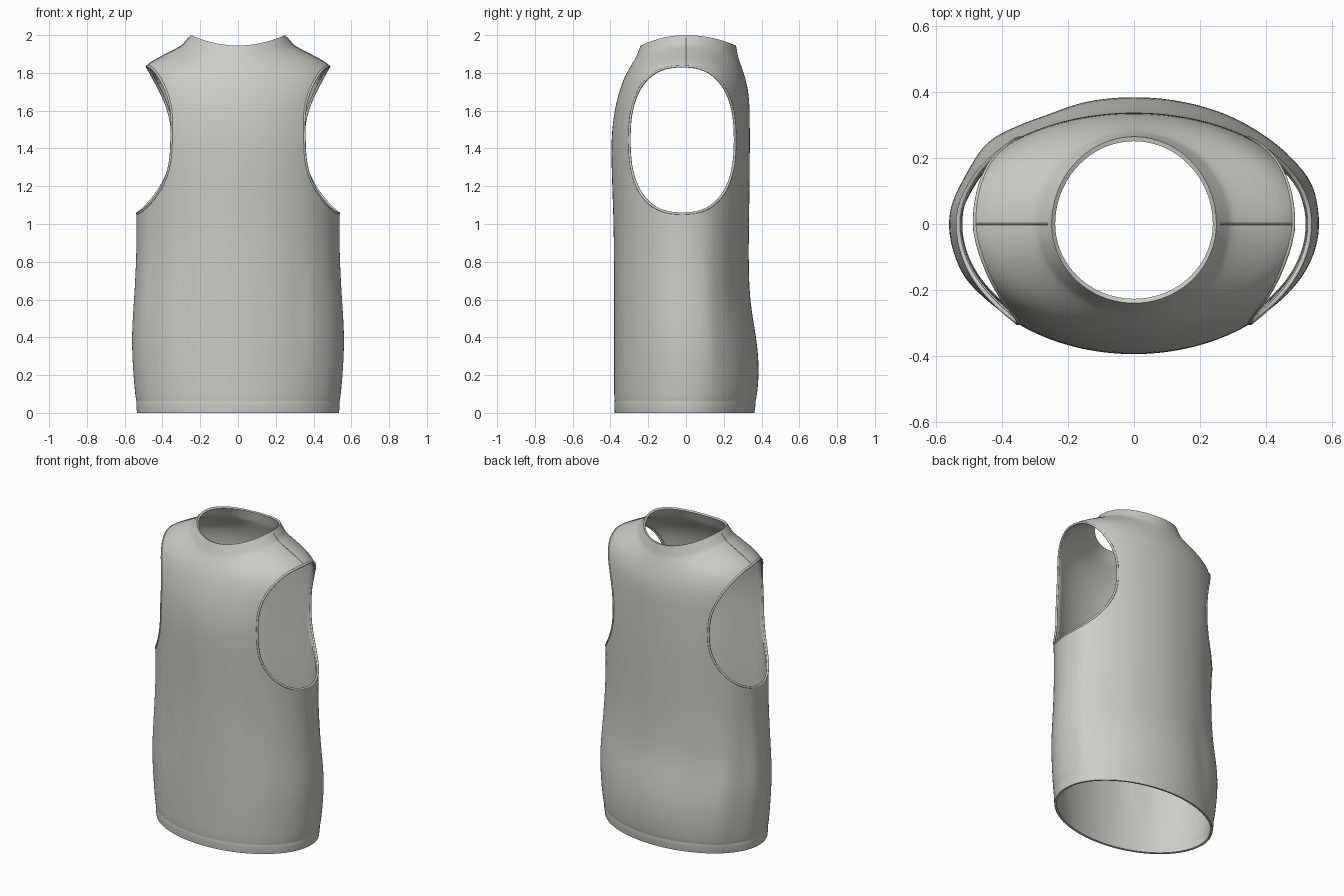
import bpy, bmesh, math
from mathutils import Vector
from mathutils.bvhtree import BVHTree

cube = bpy.data.objects.get("Cube")
if cube:
    bpy.data.objects.remove(cube, do_unlink=True)

fabric = bpy.data.materials.new("grey fabric")
fabric.use_nodes = True
fabric.diffuse_color = (0.6, 0.6, 0.57, 1)
fabric.node_tree.nodes["Principled BSDF"].inputs["Base Color"].default_value = (0.6, 0.6, 0.57, 1)

# Torso levels: half width, side height, front depth, front/back height, back depth
LEVELS = [
    (.535, 0, .378, 0, .362), (.541, .05, .381, .05, .37), (.537, .062, .377, .062, .367),
    (.543, .074, .381, .074, .374), (.556, .22, .381, .22, .39), (.565, .4, .381, .4, .374),
    (.552, .58, .381, .58, .338), (.539, .8, .381, .8, .331), (.536, 1.03, .384, 1.03, .334),
    (.545, 1.28, .394, 1.28, .338), (.552, 1.48, .397, 1.46, .338), (.552, 1.64, .378, 1.61, .338),
    (.54, 1.76, .352, 1.71, .33), (.495, 1.84, .325, 1.78, .312), (.4, 1.89, .297, 1.83, .295),
    (.3, 1.94, .272, 1.87, .28), (.288, 1.953, .264, 1.885, .276), (.25, 2, .24, 1.945, .265),
]
# Soft cloth folds: angle in degrees, angular width, centre height, height spread, amount
FOLDS = [
    (238, 5, .65, .35, -.012), (252, 6, .5, .4, .006), (306, 6, .6, .3, -.008),
    (20, 9, .5, .35, .012), (48, 8, .6, .3, -.01), (140, 8, .3, .3, .02),
    (118, 8, .35, .25, -.018), (160, 8, .6, .35, -.014), (205, 7, .6, .3, .01),
]
SEGMENTS = 72


def fold(angle, z):
    total = 0
    for centre, width, height, spread, amount in FOLDS:
        d = (math.degrees(angle) - centre + 180) % 360 - 180
        total += amount * math.exp(-(d / width) ** 2 - ((z - height) / spread) ** 2)
    return 1 + total * min(1, z / .1 + .3) * 1.4


def apply_modifier(obj, kind, **settings):
    mod = obj.modifiers.new(kind.title(), kind)
    for key, value in settings.items():
        setattr(mod, key, value)
    bpy.context.view_layer.objects.active = obj
    bpy.ops.object.modifier_apply(modifier=mod.name)


def mesh_object(name, bm):
    bmesh.ops.recalc_face_normals(bm, faces=bm.faces)
    mesh = bpy.data.meshes.new(name)
    bm.to_mesh(mesh)
    bm.free()
    mesh.materials.append(fabric)
    obj = bpy.data.objects.new(name, mesh)
    bpy.context.collection.objects.link(obj)
    return obj


# Garment body lofted through saddle-shaped rings
bm = bmesh.new()
rings = []
for width, side_z, front, end_z, back in LEVELS:
    ring = []
    for i in range(SEGMENTS):
        t = math.tau * i / SEGMENTS
        c, s = math.cos(t), math.sin(t)
        z = end_z + (side_z - end_z) * c * c
        k = fold(t, z)
        ring.append(bm.verts.new((width * c * k, (back if s > 0 else front) * s * k, z)))
    rings.append(ring)
for low, high in zip(rings, rings[1:]):
    for i in range(SEGMENTS):
        j = (i + 1) % SEGMENTS
        bm.faces.new((low[i], low[j], high[j], high[i]))
body = mesh_object("vest_body", bm)
apply_modifier(body, "SUBSURF", levels=2)
surface = BVHTree.FromObject(body, bpy.context.evaluated_depsgraph_get())
apply_modifier(body, "SOLIDIFY", thickness=.014, offset=-1)

# Rounded armhole outline, cut straight through both sides
outline = []
for i in range(72):
    t = math.tau * i / 72
    c, s = math.cos(t), math.sin(t)
    y = -.02 + .28 * math.copysign(abs(c) ** .82, c)
    z = 1.445 + .39 * math.copysign(abs(s) ** .82, s)
    outline.append((y, z))
bm = bmesh.new()
cap = bm.faces.new([bm.verts.new((-1, y, z)) for y, z in outline])
pushed = bmesh.ops.extrude_face_region(bm, geom=[cap])["geom"]
bmesh.ops.translate(bm, vec=(2, 0, 0), verts=[v for v in pushed if isinstance(v, bmesh.types.BMVert)])
cutter = mesh_object("armhole_cutter", bm)
cutter.hide_render = True
apply_modifier(body, "BOOLEAN", object=cutter, operation='DIFFERENCE', solver='EXACT')
bpy.data.objects.remove(cutter, do_unlink=True)

bpy.ops.object.select_all(action='DESELECT')
body.select_set(True)
bpy.context.view_layer.objects.active = body
bpy.ops.object.shade_smooth_by_angle(angle=math.radians(40))


def trim(name, points, radius, closed):
    curve = bpy.data.curves.new(name, 'CURVE')
    curve.dimensions = '3D'
    curve.bevel_depth = radius
    curve.bevel_resolution = 2
    curve.materials.append(fabric)
    spline = curve.splines.new('POLY')
    spline.points.add(len(points) - 1)
    for p, co in zip(spline.points, points):
        p.co = (*co, 1)
    spline.use_cyclic_u = closed
    bpy.context.collection.objects.link(bpy.data.objects.new(name, curve))


# Armhole binding and shoulder seam, projected on the cloth
for label, side in (("left", 1), ("right", -1)):
    hits = [surface.ray_cast(Vector((side, y, z)), Vector((-side, 0, 0)))[0] for y, z in outline]
    trim(label + "_armhole_binding", [h - Vector((side * .004, 0, 0)) for h in hits if h], .007, True)
    seam = [surface.ray_cast(Vector((side * (.26 + .0115 * i), 0, 3)), Vector((0, 0, -1)))[0] for i in range(20)]
    trim(label + "_shoulder_seam", [h for h in seam if h], .003, False)
